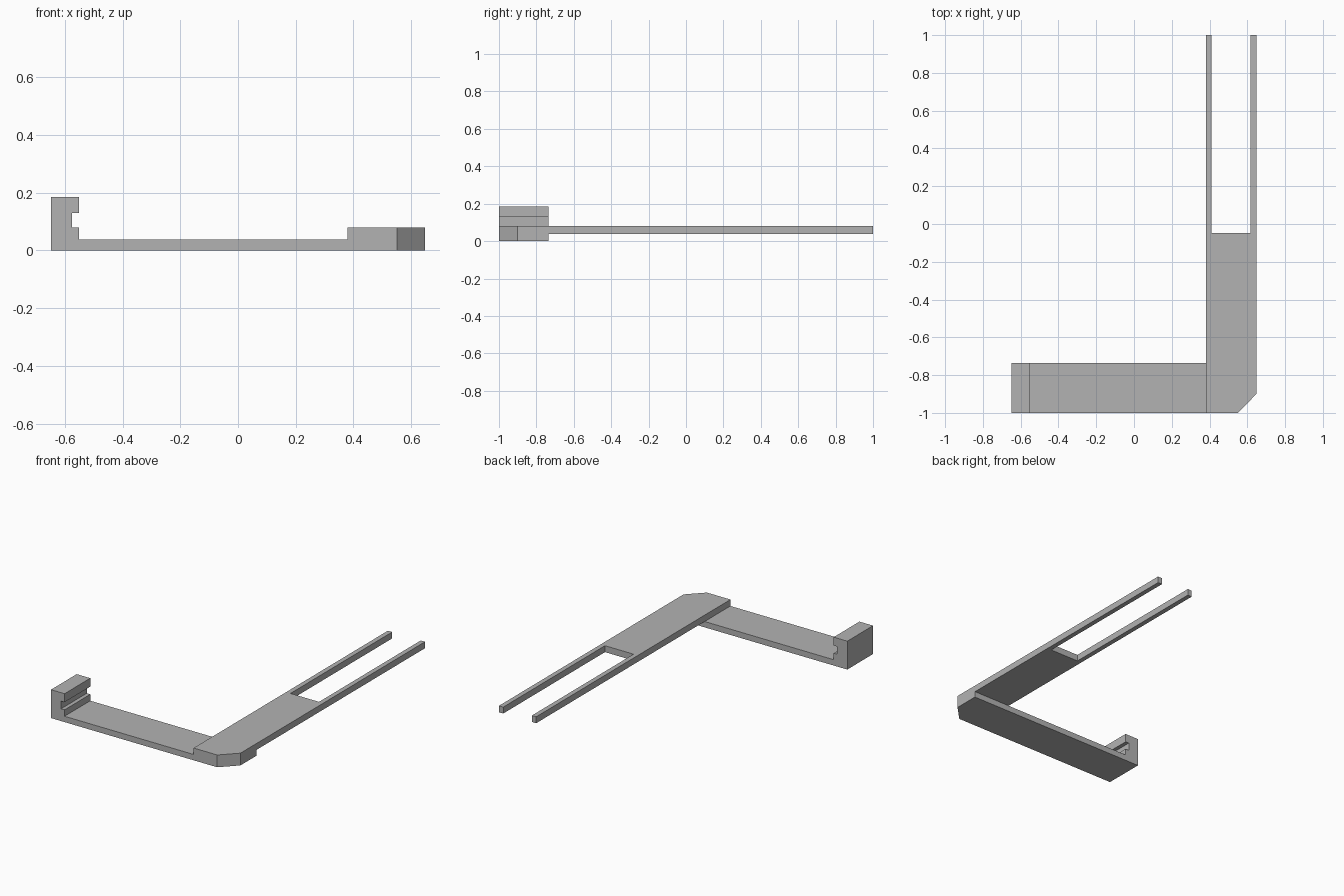
import bpy
import bmesh
from mathutils import Vector

if "Cube" in bpy.data.objects:
    bpy.data.objects.remove(bpy.data.objects["Cube"])

grey = bpy.data.materials.new("plain_grey")
grey.use_nodes = True
colour = (0.45, 0.45, 0.45, 1)
grey.diffuse_color = colour
grey.node_tree.nodes["Principled BSDF"].inputs["Base Color"].default_value = colour


def prism(name, outline, start, end, along):
    """Extrude a flat outline along y or z."""
    bm = bmesh.new()
    place = (lambda a, b: (a, b, start)) if along == "z" else (lambda a, b: (a, start, b))
    face = bm.faces.new([bm.verts.new(place(a, b)) for a, b in outline])
    shift = Vector((0, 0, end - start)) if along == "z" else Vector((0, end - start, 0))
    new = bmesh.ops.extrude_face_region(bm, geom=[face])["geom"]
    bmesh.ops.translate(bm, vec=shift, verts=[v for v in new if isinstance(v, bmesh.types.BMVert)])
    bmesh.ops.recalc_face_normals(bm, faces=bm.faces)
    mesh = bpy.data.meshes.new(name)
    bm.to_mesh(mesh)
    bm.free()
    mesh.materials.append(grey)
    obj = bpy.data.objects.new(name, mesh)
    bpy.context.collection.objects.link(obj)
    return obj


left, right, front, back = -0.648, 0.648, -1.0, 1.0
arm_back, post_edge = -0.735, -0.55
layer, top = 0.038, 0.08
fork_edge, tine, slot = 0.38, 0.031, -0.047
corner = [(0.55, front), (right, -0.9)]

# Lower crossing arm with the clipped corner
prism("lower_arm", [(post_edge, front), *corner, (right, arm_back), (post_edge, arm_back)],
      0, layer, "z")

# Upright end post with a slot in its inner side
prism("slotted_post", [(left, 0), (post_edge, 0), (post_edge, top), (-0.575, top),
                       (-0.575, 0.13), (post_edge, 0.13), (post_edge, 0.185), (left, 0.185)],
      front, arm_back, "y")

# Upper plate running back into two long tines
prism("forked_plate", [(fork_edge, front), *corner, (right, back), (right - tine, back),
                       (right - tine, slot), (fork_edge + tine, slot),
                       (fork_edge + tine, back), (fork_edge, back)],
      layer, top, "z")
